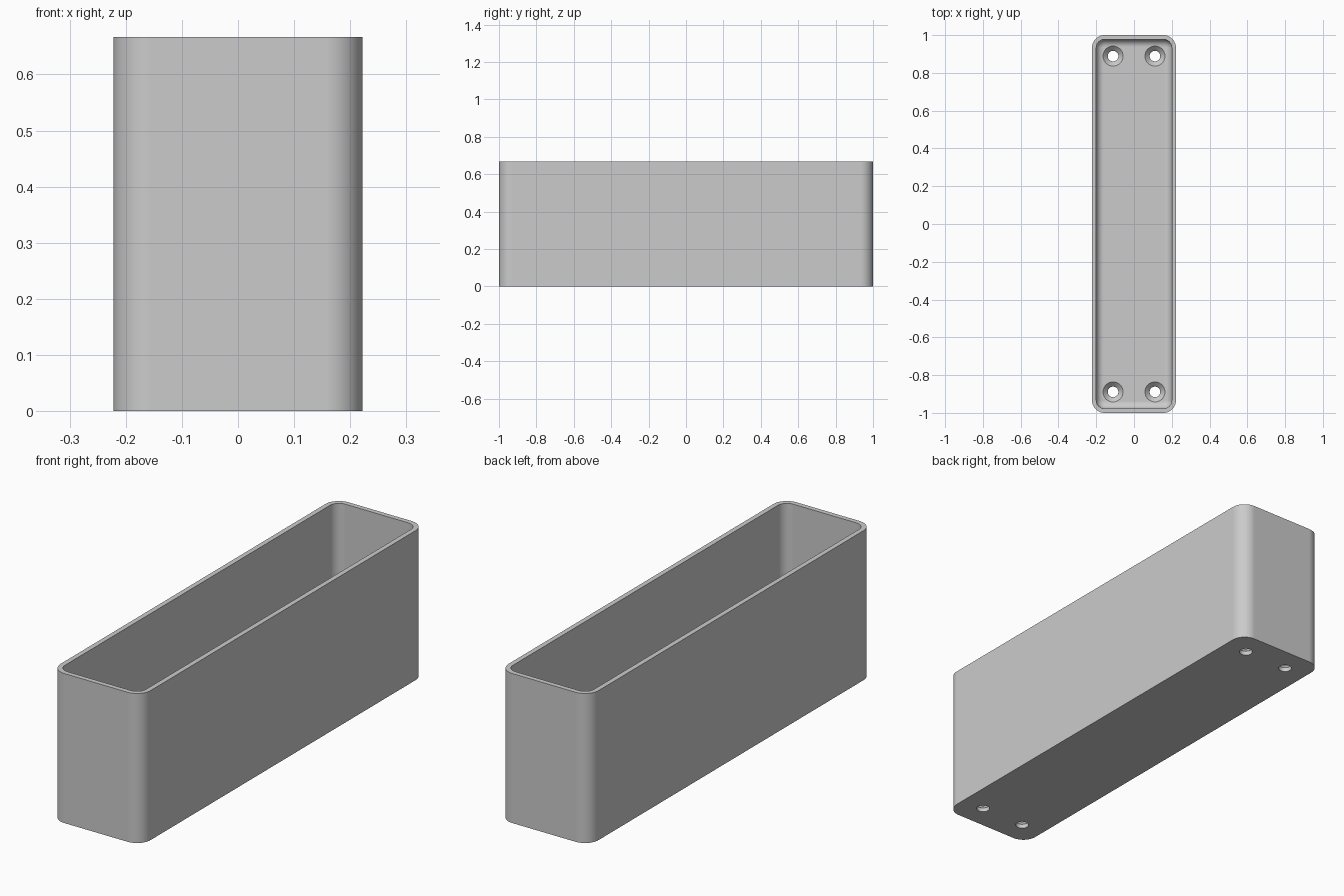
import bpy, bmesh, math

cube = bpy.data.objects.get("Cube")
if cube:
    bpy.data.objects.remove(cube, do_unlink=True)

HALF_X, HALF_Y, HEIGHT = 0.2222, 1.0, 0.6667
CORNER, WALL, FLOOR, FILLET = 0.0667, 0.0222, 0.0444, 0.04
SEGMENTS = 12

grey = bpy.data.materials.new("light grey")
grey.use_nodes = True
grey.diffuse_color = (0.6, 0.6, 0.6, 1)
grey.node_tree.nodes["Principled BSDF"].inputs["Base Color"].default_value = (0.6, 0.6, 0.6, 1)


def new_object(name, bm):
    bmesh.ops.recalc_face_normals(bm, faces=bm.faces)
    mesh = bpy.data.meshes.new(name)
    bm.to_mesh(mesh)
    bm.free()
    mesh.materials.append(grey)
    obj = bpy.data.objects.new(name, mesh)
    bpy.context.collection.objects.link(obj)
    return obj


def loft(bm, rings):
    """Bridge rings of points and cap both ends."""
    loops = [[bm.verts.new(p) for p in ring] for ring in rings]
    for a, b in zip(loops, loops[1:]):
        for i in range(len(a)):
            j = (i + 1) % len(a)
            bm.faces.new((a[i], a[j], b[j], b[i]))
    bm.faces.new(loops[0])
    bm.faces.new(loops[-1])


def rounded_ring(inset, z):
    """Rounded rectangle shrunk by the inset."""
    cx, cy, r = HALF_X - CORNER, HALF_Y - CORNER, CORNER - inset
    points = []
    for quarter, (sx, sy) in enumerate(((1, 1), (-1, 1), (-1, -1), (1, -1))):
        for k in range(SEGMENTS + 1):
            a = (quarter + k / SEGMENTS) * math.pi / 2
            points.append((sx * cx + r * math.cos(a), sy * cy + r * math.sin(a), z))
    return points


def circle_ring(x, y, r, z, sides=40):
    steps = [2 * math.pi * k / sides for k in range(sides)]
    return [(x + r * math.cos(a), y + r * math.sin(a), z) for a in steps]


# Open tray: outer walls, rim, inner walls, filleted floor
rings = [rounded_ring(0, 0), rounded_ring(0, HEIGHT), rounded_ring(WALL, HEIGHT)]
for k in range(9):
    a = k / 8 * math.pi / 2
    rings.append(rounded_ring(WALL + FILLET * (1 - math.cos(a)),
                              FLOOR + FILLET * (1 - math.sin(a))))
bm = bmesh.new()
loft(bm, rings)
tray = new_object("tray", bm)

# Countersunk screw holes in the four floor corners
HOLE, SINK = 0.028, 0.053
bm = bmesh.new()
for x in (-0.111, 0.111):
    for y in (-0.889, 0.889):
        loft(bm, [circle_ring(x, y, HOLE, -0.05),
                  circle_ring(x, y, HOLE, FLOOR - (SINK - HOLE)),
                  circle_ring(x, y, SINK, FLOOR),
                  circle_ring(x, y, SINK, FLOOR + 0.05)])
cutter = new_object("screw_hole_cutter", bm)
cutter.hide_render = True

cut = tray.modifiers.new("screw holes", 'BOOLEAN')
cut.operation = 'DIFFERENCE'
cut.solver = 'EXACT'
cut.object = cutter
bpy.ops.object.select_all(action='DESELECT')
tray.select_set(True)
bpy.context.view_layer.objects.active = tray
bpy.ops.object.modifier_apply(modifier=cut.name)
bpy.data.objects.remove(cutter, do_unlink=True)

# Smooth rounded corners with crisp rims and flat walls
bpy.ops.object.shade_smooth_by_angle(angle=math.radians(30))
flat = tray.modifiers.new("flat walls", 'WEIGHTED_NORMAL')
flat.keep_sharp = True
